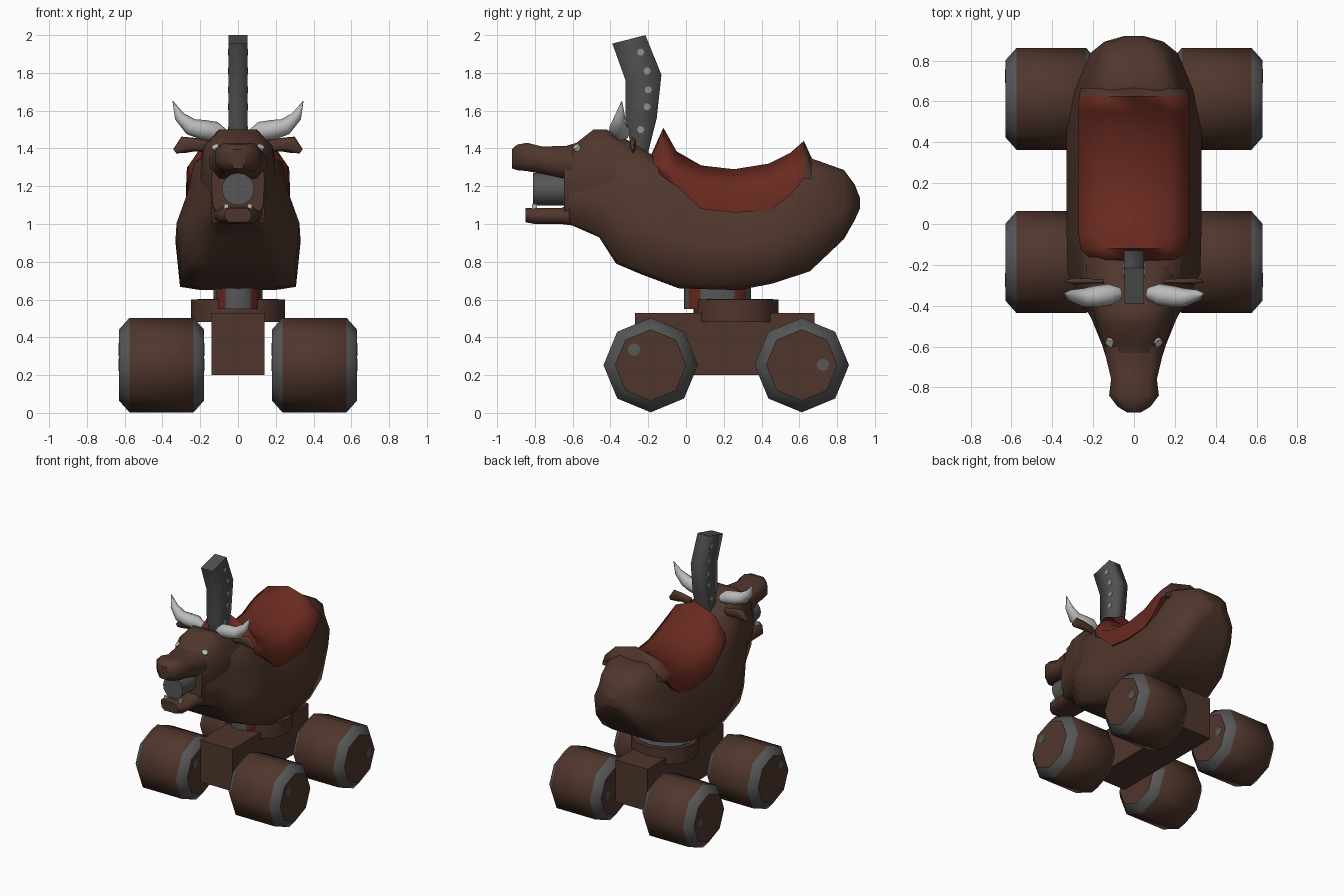
import bpy, bmesh, math
from mathutils import Vector

old = bpy.data.objects.get("Cube")
if old:
    bpy.data.objects.remove(old, do_unlink=True)


def material(name, color):
    m = bpy.data.materials.new(name)
    m.use_nodes = True
    m.diffuse_color = (*color, 1)
    m.node_tree.nodes["Principled BSDF"].inputs["Base Color"].default_value = (*color, 1)
    return m


BROWN = material("brown hide", (.080, .037, .026))
RED = material("saddle red", (.14, .023, .014))
GREY = material("iron grey", (.095, .095, .095))
DARK = material("chimney grey", (.08, .08, .08))
HORN = material("pale horn", (.5, .5, .5))
RIVET = material("rivet grey", (.28, .28, .28))


def loft(name, rings, mats, smooth=True, rule=None):
    """Skin a list of point rings, closing both ends with flat caps."""
    bm = bmesh.new()
    loops = [[bm.verts.new(p) for p in ring] for ring in rings]
    n = len(loops[0])
    for a, b in zip(loops, loops[1:]):
        for i in range(n):
            f = bm.faces.new((a[i], a[(i + 1) % n], b[(i + 1) % n], b[i]))
            f.smooth = smooth
    for end in (loops[0], loops[-1]):
        for e in bm.faces.new(end).edges:
            e.smooth = False
    bmesh.ops.recalc_face_normals(bm, faces=bm.faces)
    if rule:
        for f in bm.faces:
            f.material_index = rule(f)
    me = bpy.data.meshes.new(name)
    bm.to_mesh(me)
    bm.free()
    for m in mats:
        me.materials.append(m)
    ob = bpy.data.objects.new(name, me)
    bpy.context.collection.objects.link(ob)
    return ob


def mirror(ob):
    ob.modifiers.new("Mirror", 'MIRROR')
    return ob


def section(y, half):
    """Mirror a half outline (x, z) running from bottom to top into a ring."""
    return [(x, y, z) for x, z in half] + [(-x, y, z) for x, z in reversed(half) if x > 0]


def shell(name, profile, stations):
    """Loft a unit profile through stations of (y, bottom, top, half width)."""
    rings = [section(y, [(px * w, zb + pz * (zt - zb)) for px, pz in profile])
             for y, zb, zt, w in stations]
    return loft(name, rings, [BROWN])


def disc(center, r, axis, sides, r2=None):
    ring = []
    for i in range(sides):
        a = math.tau * i / sides
        p = [r * math.cos(a), (r2 or r) * math.sin(a)]
        p.insert(axis, 0)
        ring.append(Vector(center) + Vector(p))
    return ring


def drum(name, a, b, r, axis, sides, mats, rule=None, r2=None):
    return loft(name, [disc(c, r, axis, sides, r2) for c in (a, b)], mats, True, rule)


def tube(name, path, radii, mat, sides=8, flat=1.0):
    """Tapered tube along a path lying across the model; flat squashes it in y."""
    pts = [Vector(p) for p in path]
    rings = []
    for i, (p, r) in enumerate(zip(pts, radii)):
        t = (pts[min(i + 1, len(pts) - 1)] - pts[max(i - 1, 0)]).normalized()
        u = t.cross(Vector((0, 1, 0))).normalized()
        v = u.cross(t)
        rings.append([p + r * (math.cos(a) * u + flat * math.sin(a) * v)
                      for a in [math.tau * k / sides for k in range(sides)]])
    return loft(name, rings, [mat])


def box(name, lo, hi, mat):
    rings = [[(lo[0], lo[1], z), (hi[0], lo[1], z), (hi[0], hi[1], z), (lo[0], hi[1], z)]
             for z in (lo[2], hi[2])]
    return loft(name, rings, [mat], False)


# Carriage: beam, turntable with its iron plate, and spindle
box("carriage_beam", (-.14, -.27, .2), (.14, .68, .53), BROWN)
drum("turntable", (0, .265, .48), (0, .265, .6), .25, 2, 12, [BROWN], r2=.226)
drum("turntable_plate", (0, .265, .598), (0, .265, .604), .215, 2, 12, [GREY], r2=.195)
drum("spindle", (0, .167, .55), (0, .167, .72), .13, 2, 12, [GREY, RED],
     lambda f: int(abs(f.normal.z) < .5 and .6 < abs(f.normal.x) < .9), r2=.178)

# Wheels: eight-sided barrels with iron rims and a hub spot on each end
RIM = [(.18, .188), (.235, .25), (.575, .25), (.63, .188)]


def rim_rule(f):
    return int(.2 < abs(f.normal.x) < .95)


for label, wy, sy, sz in (("front", -.187, -.275, .335), ("rear", .613, .725, .255)):
    mirror(loft(label + "_wheel", [disc((x, wy, .253), r, 0, 8) for x, r in RIM],
                [BROWN, GREY], True, rim_rule))
    for side, x in (("outer", .63), ("inner", .18)):
        mirror(drum(f"{label}_{side}_hub", (x - .002, sy, sz), (x + .002, sy, sz),
                    .034, 0, 8, [GREY]))

# Body
BODY = [(0, 0), (.6, 0), (.93, .03), (1, .42), (.8, .7), (.72, .92), (.42, 1), (0, 1)]
shell("body", BODY, [
    (-.62, 1.0, 1.38, .145), (-.46, .93, 1.42, .21), (-.37, .79, 1.38, .265),
    (-.24, .735, 1.38, .325), (-.04, .66, 1.31, .33), (.1, .655, 1.24, .33),
    (.28, .65, 1.23, .33), (.46, .685, 1.26, .33), (.656, .75, 1.35, .29),
    (.836, .92, 1.286, .215), (.893, 1.02, 1.21, .145), (.92, 1.08, 1.14, .05)])

# Head, upper muzzle and lower jaw
HEAD = [(0, 0), (.6, 0), (.95, .2), (1, .55), (.92, .84), (.5, 1), (0, 1)]
shell("head", HEAD, [
    (-.17, 1.05, 1.36, .22), (-.28, 1.0, 1.43, .21), (-.42, .96, 1.5, .198),
    (-.49, .97, 1.5, .183), (-.58, 1.0, 1.43, .16), (-.645, 1.02, 1.41, .14)])
SNOUT = [(0, 0), (.7, 0), (1, .3), (1, .7), (.65, 1), (0, 1)]
shell("muzzle", SNOUT, [
    (-.6, 1.23, 1.415, .15), (-.76, 1.265, 1.41, .112), (-.84, 1.28, 1.43, .122),
    (-.895, 1.285, 1.42, .08), (-.922, 1.295, 1.395, .035)])
shell("lower_jaw", SNOUT, [
    (-.55, .985, 1.13, .15), (-.66, 1.0, 1.085, .115), (-.8, 1.0, 1.085, .11),
    (-.85, 1.01, 1.085, .07)])
drum("mouth_barrel", (0, -.6, 1.185), (0, -.81, 1.185), .086, 1, 16, [GREY])

# Ears, horns, eyes and teeth
mirror(tube("ears", [(.15, -.28, 1.41), (.23, -.28, 1.42), (.285, -.28, 1.42), (.335, -.28, 1.385)],
            [.03, .036, .045, .014], BROWN, 6, .4))
mirror(tube("horns", [(.07, -.34, 1.47), (.12, -.345, 1.49), (.19, -.355, 1.5), (.25, -.36, 1.515),
                      (.31, -.35, 1.57), (.345, -.34, 1.65)],
            [.03, .052, .052, .045, .028, .002], HORN))
mirror(tube("eyes", [(.109, -.567, 1.389), (.121, -.583, 1.411)], [.022, .022], HORN, 6))
mirror(box("teeth", (.05, -.815, 1.07), (.075, -.79, 1.105), HORN))

# Chimney: bent square pipe with rivets down each side
SIDE = [((-.29, 1.40), (-.2, 1.38)), ((-.32, 1.56), (-.155, 1.56)),
        ((-.32, 1.76), (-.13, 1.79)), ((-.39, 1.955), (-.215, 2.0))]
loft("chimney", [[(-.05, *f), (.05, *f), (.05, *b), (-.05, *b)] for f, b in SIDE], [DARK])
for i, (y, z) in enumerate([(-.24, 1.91), (-.206, 1.81), (-.2, 1.71), (-.206, 1.62), (-.24, 1.5)]):
    mirror(drum(f"rivet_{i + 1}", (.047, y, z), (.053, y, z), .02, 0, 6, [RIVET]))

# Saddle: arched seat with raised ends; stations of (y, top, shoulder drop, skirt, half width)
SEAT = [(-.185, 1.365, .06, 1.3, .2), (-.12, 1.51, .2, 1.25, .262), (-.05, 1.385, .12, 1.2, .272),
        (.08, 1.31, .1, 1.08, .274), (.254, 1.29, .1, 1.06, .274), (.44, 1.32, .1, 1.07, .274),
        (.55, 1.375, .1, 1.15, .272), (.624, 1.44, .14, 1.24, .27), (.665, 1.35, .09, 1.24, .262)]
saddle = loft("saddle", [
    section(y, [(0, skirt), (w, skirt), (w, top - drop), (w * .66, top - drop * .35), (0, top)])
    for y, top, drop, skirt, w in SEAT], [RED, BROWN], True,
    lambda f: int(f.calc_center_median().y > .63))
bpy.ops.object.select_all(action='DESELECT')
saddle.select_set(True)
bpy.context.view_layer.objects.active = saddle
bpy.ops.object.shade_smooth_by_angle(angle=math.radians(85))
